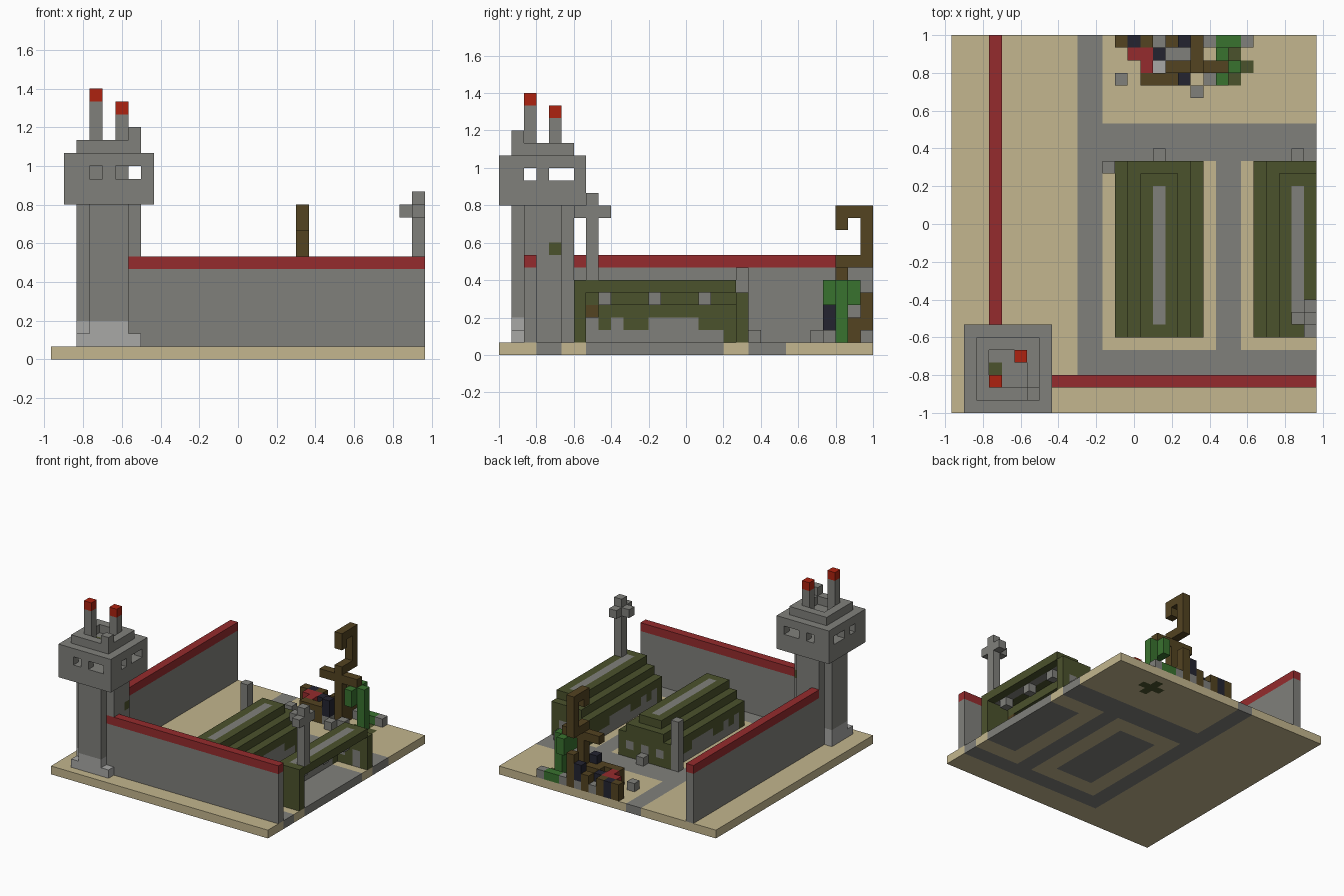
import bpy, bmesh
from mathutils import Vector

if bpy.data.objects.get("Cube"):
    bpy.data.objects.remove(bpy.data.objects["Cube"])

V = 1 / 15                                   # block size
ORIGIN = Vector((-14.5 * V, -1.0, 0.0))

COLOURS = {
    "sand": "C3B68E", "grey": "80807B", "light_grey": "A8A8A6", "wall_red": "952B2D",
    "lamp_red": "AE2210", "olive": "4B522C", "brown": "534321", "green": "39722F",
    "navy": "232430",
}


def linear(h):
    c = int(h, 16) / 255
    return c / 12.92 if c <= 0.04045 else ((c + 0.055) / 1.055) ** 2.4


MATS = {}
for name, code in COLOURS.items():
    rgba = tuple(linear(code[n:n + 2]) for n in (0, 2, 4)) + (1.0,)
    m = bpy.data.materials.new(name)
    m.use_nodes = True
    m.diffuse_color = rgba
    m.node_tree.nodes["Principled BSDF"].inputs["Base Color"].default_value = rgba
    MATS[name] = m


class Part:
    """Blocks on a grid, turned into one outer skin."""

    def __init__(self, name):
        self.name, self.cells = name, {}

    def fill(self, colour, xs, ys, zs):
        def span(r):
            return range(r, r + 1) if isinstance(r, int) else range(r[0], r[1] + 1)
        for i in span(xs):
            for j in span(ys):
                for k in span(zs):
                    if colour:
                        self.cells[i, j, k] = colour
                    else:
                        self.cells.pop((i, j, k), None)
        return self

    def build(self):
        names = sorted(set(self.cells.values()))
        bm, verts = bmesh.new(), {}

        def vert(p):
            if p not in verts:
                verts[p] = bm.verts.new(ORIGIN + Vector(p) * V)
            return verts[p]

        for cell, colour in self.cells.items():
            for axis in range(3):
                for side in (0, 1):
                    beside = list(cell)
                    beside[axis] += 2 * side - 1
                    if tuple(beside) in self.cells:
                        continue
                    u, w = (axis + 1) % 3, (axis + 2) % 3
                    loop = []
                    for du, dw in ((0, 0), (1, 0), (1, 1), (0, 1)):
                        p = list(cell)
                        p[axis] += side
                        p[u] += du
                        p[w] += dw
                        loop.append(vert(tuple(p)))
                    face = bm.faces.new(loop if side else loop[::-1])
                    face.material_index = names.index(colour)
        mesh = bpy.data.meshes.new(self.name)
        bm.to_mesh(mesh)
        bm.free()
        for n in names:
            mesh.materials.append(MATS[n])
        bpy.context.collection.objects.link(bpy.data.objects.new(self.name, mesh))


# Ground with roads, hut floors and a grass patch
ground = Part("ground").fill("sand", (0, 28), (0, 29), 0)
ground.fill("grey", (10, 11), (3, 29), 0)
ground.fill("grey", (10, 28), (3, 4), 0)
ground.fill("grey", (10, 28), (20, 22), 0)
ground.fill("grey", (21, 22), (3, 22), 0)
ground.fill("grey", (14, 18), (7, 17), 0)
ground.fill("grey", (25, 28), (7, 17), 0)
ground.fill("olive", (21, 23), 27, 0)
ground.fill("olive", 22, (26, 28), 0)
ground.build()

# Perimeter walls with red coping
Part("front_wall").fill("grey", (7, 28), 2, (1, 6)).fill("wall_red", (6, 28), 2, 7).build()
Part("side_wall").fill("grey", 3, (6, 29), (1, 6)).fill("wall_red", 3, (6, 29), 7).build()

# Tower shaft: hollow, with notched corners and a pale footing
shaft = Part("tower_shaft").fill("grey", (2, 6), (1, 5), (1, 11))
shaft.fill(None, (3, 5), (2, 4), (1, 11))
for i in (2, 6):
    for j in (1, 5):
        shaft.fill(None, i, j, (1, 11))
shaft.fill("light_grey", (2, 6), 1, (1, 2)).fill("light_grey", 2, (2, 4), (1, 2))
shaft.fill(None, 2, 1, 2).fill(None, 6, 1, 2)
shaft.fill("olive", 6, 4, 8)
shaft.build()

# Tower cabin: slabs, window band, stepped roof with a well
cabin = Part("tower_cabin").fill("grey", (1, 7), (0, 6), (12, 15))
cabin.fill(None, (2, 6), (1, 5), 14)
for i in (3, 5, 6):
    cabin.fill(None, i, 0, 14).fill(None, i, 6, 14)
for j in (2, 4, 5):
    cabin.fill(None, 1, j, 14).fill(None, 7, j, 14)
cabin.fill("grey", 3, 3, 14).fill("grey", 5, 3, 14)
cabin.fill("grey", (2, 6), (1, 5), 16).fill(None, (3, 5), (2, 4), 16)
cabin.fill("olive", 3, 3, 15).fill("grey", 6, 1, 17)
cabin.build()

# Antennas with red tips
for name, i, j, top in (("antenna_tall", 3, 2, 20), ("antenna_short", 5, 4, 19)):
    Part(name).fill("grey", i, j, (16, top - 1)).fill("lamp_red", i, j, top).build()


# Stepped huts; anything past the edge of the ground is cut off
def hut(name, x):
    h = Part(name)
    h.fill("olive", (x, x + 6), (6, 19), (1, 3))
    h.fill("olive", (x + 1, x + 5), (6, 19), 4)
    h.fill("olive", (x + 2, x + 4), (6, 18), 5)
    h.fill(None, (x + 1, x + 5), (7, 18), (1, 3))
    h.fill(None, (x + 2, x + 4), (7, 18), 4)
    for i in (x, x + 6):                     # grey arches along the sides
        h.fill("grey", i, (7, 17), 1)
        for j in (7, 9, (12, 15)):
            h.fill("grey", i, j, 2)
    h.fill("grey", x + 3, (7, 17), 5)        # ridge strip
    for j in (8, 12, 16):                    # ceiling lamps
        h.fill("grey", x + 3, j, 4)
    h.fill("grey", x + 3, 19, (1, 2))        # door, windows and doorstep
    h.fill("grey", x + 1, 19, 2).fill("grey", x + 5, 19, 2)
    h.fill("grey", x + 3, 20, 1)
    h.fill("brown", x + 1, 7, 3)
    h.fill(None, (29, 40), (0, 29), (0, 20))
    h.build()


hut("hut", 13)
hut("cut_hut", 24)

# Posts
Part("road_post").fill("grey", 12, 19, (1, 6)).build()
mast = Part("mast").fill("grey", 28, 7, (6, 12))
mast.fill("grey", 28, (6, 8), 11).fill("grey", 27, 7, 11).build()

# Bent dead tree
tree = Part("bent_tree").fill("brown", 19, 27, (1, 6))
tree.fill("brown", (17, 21), 27, 6).fill("brown", 19, (27, 29), 7)
tree.fill("brown", 19, 29, (7, 11)).fill("brown", 19, (27, 29), 11)
tree.fill("brown", 19, 27, 10).build()

# Leafy bush on a stem
bush = Part("bush").fill("green", 22, 27, (1, 5))
for i, j in ((21, 26), (21, 27), (21, 28)):
    bush.fill("green", i, j, (4, 5))
bush.build()

# Scrap heap: one row of letters per strip, rows running from back to front
KEY = {"b": "brown", "n": "navy", "g": "grey", "r": "wall_red", "l": "light_grey", "v": "green"}
ROWS = ["bnbgbnbgvvg", ".rrnggb....", "..rlbb.....", "g.bbbn.g...", "......g...."]
HEIGHT = {"b": 2, "n": 3, "g": 1, "r": 2, "l": 1, "v": 1}
scrap = Part("scrap_heap")
for row, letters in enumerate(ROWS):
    for col, c in enumerate(letters):
        if c != ".":
            tall = HEIGHT[c] if row < 4 and col > 3 else min(HEIGHT[c], 2)
            scrap.fill("grey", 13 + col, 29 - row, 1)
            scrap.fill(KEY[c], 13 + col, 29 - row, (max(1, tall - 1), tall))
scrap.fill("brown", 19, 29, (3, 4))
scrap.build()
